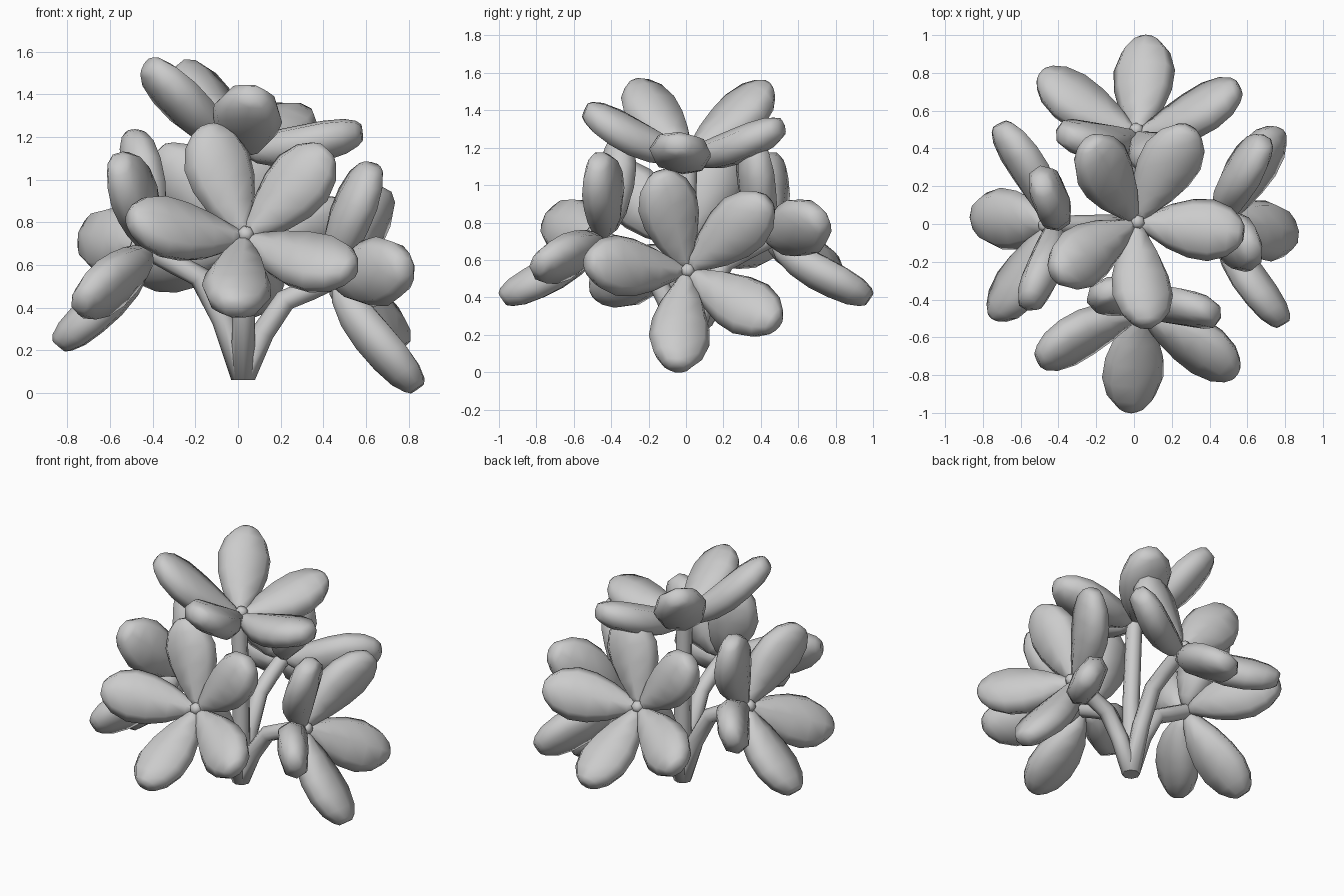
import bpy, bmesh, math
from mathutils import Vector as V

if "Cube" in bpy.data.objects:
    bpy.data.objects.remove(bpy.data.objects["Cube"])

STEM = V((0.024, 0, 0.06))

# petal profile: (fraction of length, half width, half thickness, sag behind the midline)
PETAL = [(0.0, .025, .035, .015), (.12, .062, .066, .034), (.30, .118, .088, .04),
         (.50, .156, .096, .035), (.69, .165, .094, .022), (.86, .132, .082, .010),
         (.96, .08, .06, .002), (1.0, .042, .04, 0)]

# flower name: centre, five petal tips
FLOWERS = {
    "top": ((.012, .01, 1.17), [(-.42, -.27, 1.54), (-.24, .44, 1.53), (.30, .51, 1.31),
                                (.58, -.05, 1.22), (.07, -.54, 1.40)]),
    "front": ((.033, -.475, .73), [(-.02, -.98, .39), (-.51, -.72, .82), (-.15, -.35, 1.25),
                                   (.42, -.465, 1.14), (.54, -.79, .57)]),
    "right": ((.48, .005, .54), [(.84, -.05, .02), (.79, -.53, .59), (.63, -.14, 1.07),
                                 (.69, .44, .92), (.77, .49, .26)]),
    "left": ((-.445, -.005, .68), [(-.84, .04, .22), (-.71, .53, .74), (-.49, .22, 1.22),
                                   (-.56, -.42, 1.09), (-.74, -.49, .42)]),
}
# the back flower is the front one turned half round the stem
turn = lambda p: (2 * STEM.x - p[0], -p[1], p[2])
c, tips = FLOWERS["front"]
FLOWERS["back"] = (turn(c), [turn(t) for t in tips])


def skin(name, rings, sharp=75):
    """Closed tube through rings of equal point count."""
    bm = bmesh.new()
    vs = [[bm.verts.new(p) for p in r] for r in rings]
    n = len(rings[0])
    for a, b in zip(vs, vs[1:]):
        for i in range(n):
            j = (i + 1) % n
            bm.faces.new((a[i], a[j], b[j], b[i]))
    bm.faces.new(vs[0][::-1])
    bm.faces.new(vs[-1])
    bmesh.ops.recalc_face_normals(bm, faces=bm.faces)
    me = bpy.data.meshes.new(name)
    bm.to_mesh(me)
    bm.free()
    ob = bpy.data.objects.new(name, me)
    bpy.context.collection.objects.link(ob)
    me.shade_smooth()
    me.set_sharp_from_angle(angle=math.radians(sharp))
    return ob


def ellipse(centre, u, v, n=8, power=1.0):
    """Ring of points; power below 1 makes the section boxier."""
    ring = []
    for i in range(n):
        a = 2 * math.pi * i / n
        x, y = math.cos(a), math.sin(a)
        ring.append(centre + u * math.copysign(abs(x) ** power, x)
                    + v * math.copysign(abs(y) ** power, y))
    return ring


def petal(name, centre, tip, axis):
    d = tip - centre
    side = axis.cross(d).normalized()
    up = d.cross(side).normalized()
    skin(name, [ellipse(centre + d * t - up * sag, side * w, up * h, 8, .8)
                for t, w, h, sag in PETAL])


def stem(name, pts, radii):
    rings = []
    for i, p in enumerate(pts):
        d = (pts[min(i + 1, len(pts) - 1)] - pts[max(i - 1, 0)]).normalized()
        flat = V((p.x - STEM.x, p.y, 0)) if i else V((pts[-1].x - STEM.x, pts[-1].y, 0))
        if i == 0:
            d = V((0, 0, 1))
        u = flat.cross(V((0, 0, 1))).normalized() if flat.length > .05 else V((1, 0, 0))
        v = d.cross(u).normalized()
        rings.append(ellipse(p, u * radii[i], v * radii[i]))
    skin(name, rings)


for name, (c, tips) in FLOWERS.items():
    c = V(c)
    tips = [V(t) for t in tips]
    axis = sum(((t - c).normalized() for t in tips), V()).normalized()
    for i, t in enumerate(tips):
        petal(f"{name}_petal_{i + 1}", c, t, axis)

    # small bud in the middle of the flower
    u = axis.orthogonal().normalized()
    v = axis.cross(u)
    skin(f"{name}_bud", [ellipse(c + axis * h, u * r, v * r, 6)
                         for h, r in ((-.05, .03), (.02, .042), (.045, .036), (.06, .02))])

    # stem, curving outward for the side flowers
    end = c - axis * .03
    if name == "top":
        stem("top_stem", [STEM, STEM + V((0, 0, .5)), end], (.055, .053, .05))
    else:
        out = V((c.x - STEM.x, c.y, 0))
        rise = c.z - STEM.z
        pts = [STEM] + [STEM + out * a + V((0, 0, rise * b))
                        for a, b in ((.2, .46), (.43, .78), (.68, .88))] + [end]
        stem(f"{name}_stem", pts, (.055, .054, .052, .05, .048))
